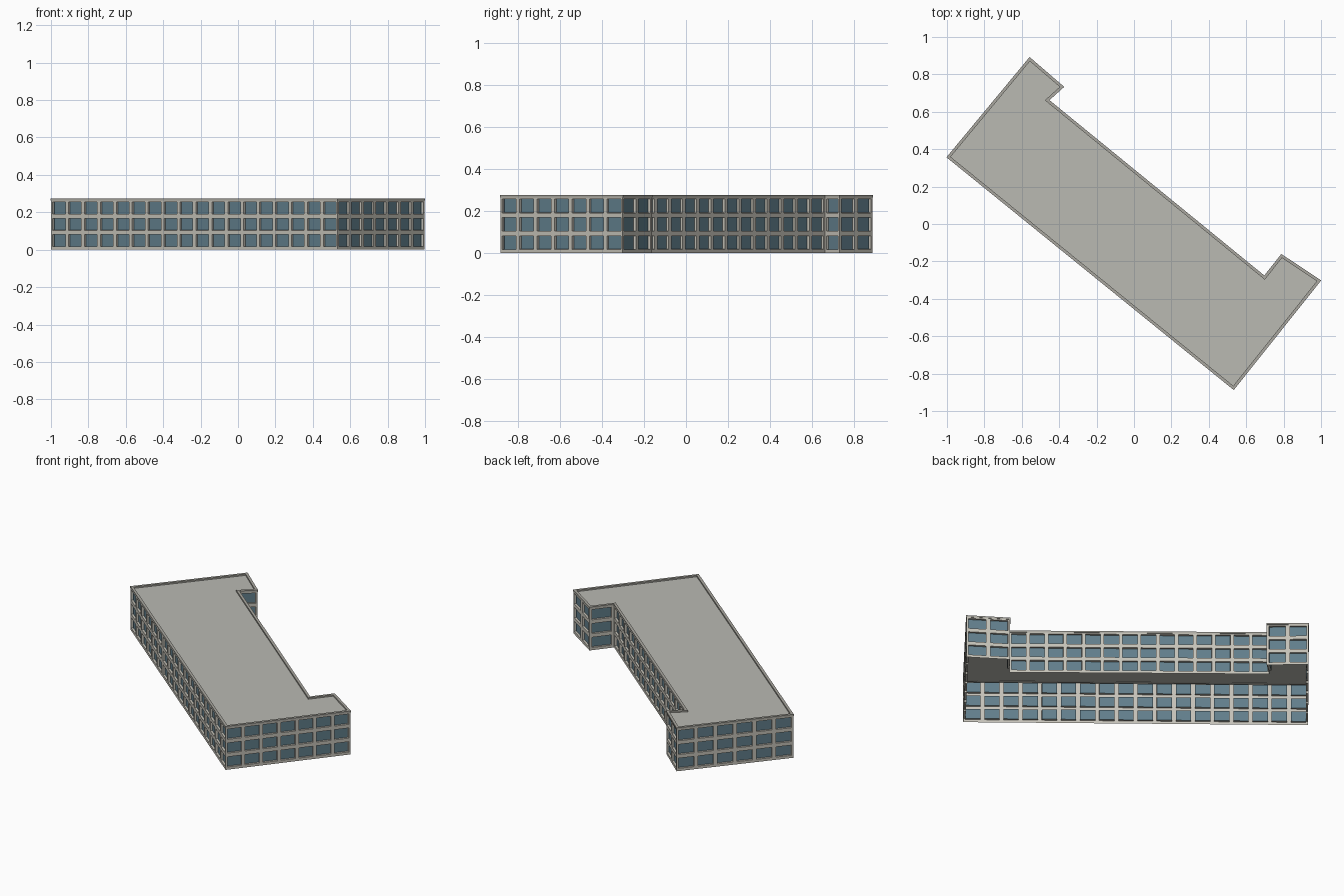
import bpy, bmesh
from mathutils import Vector

old = bpy.data.objects.get("Cube")
if old:
    bpy.data.objects.remove(old)


def material(name, rgb):
    m = bpy.data.materials.new(name)
    m.use_nodes = True
    col = (*rgb, 1)
    m.diffuse_color = col
    m.node_tree.nodes["Principled BSDF"].inputs["Base Color"].default_value = col
    return m


wall_mat = material("pale concrete", (0.56, 0.54, 0.48))
glass_mat = material("blue grey glass", (0.12, 0.21, 0.26))
roof_mat = material("grey roof", (0.49, 0.49, 0.45))
trim_mat = material("parapet grey", (0.40, 0.39, 0.35))

# Footprint, counter-clockwise
plan = [Vector(p) for p in [(-1, .357), (.533, -.885), (.998, -.302), (.788, -.163),
                            (.697, -.278), (-.455, .662), (-.376, .733), (-.558, .89)]]
HEIGHT, WALL_TOP, ROOF_Z = 0.275, 0.268, 0.266
FLOORS = [(.017, .081), (.104, .168), (.191, .256)]
BAY, GAP, DEPTH = 0.105, 0.1, 0.013


def offset(points, d):
    """Move every side of the outline inwards by d."""
    out = []
    for i, p in enumerate(points):
        a = (p - points[i - 1]).normalized()
        b = (points[(i + 1) % len(points)] - p).normalized()
        na, nb = Vector((-a.y, a.x)), Vector((-b.y, b.x))
        out.append(p + (na + nb) * d / (1 + na.dot(nb)))
    return out


def finish(name, bm, mats):
    me = bpy.data.meshes.new(name)
    bm.to_mesh(me)
    bm.free()
    for m in mats:
        me.materials.append(m)
    ob = bpy.data.objects.new(name, me)
    bpy.context.collection.objects.link(ob)
    return ob


def facade(name, a, b):
    """Wall from a to b with a grid of recessed windows."""
    bm = bmesh.new()
    along = b - a
    bays = max(1, int(along.length / BAY))
    us = [0] + [(i + s) / bays for i in range(bays) for s in (GAP, 1 - GAP)] + [1]
    zs = [0] + [z for f in FLOORS for z in f] + [WALL_TOP]
    grid = [[bm.verts.new((*(a + along * u), z)) for u in us] for z in zs]
    panes = []
    for r in range(len(zs) - 1):
        for c in range(len(us) - 1):
            f = bm.faces.new((grid[r][c], grid[r][c + 1], grid[r + 1][c + 1], grid[r + 1][c]))
            if r % 2 and c % 2:
                panes.append(f)
    # Push the panes back, leaving reveals around them
    inward = Vector((-along.y, along.x, 0)).normalized() * DEPTH
    for pane in panes:
        bmesh.ops.inset_region(bm, faces=[pane], thickness=0.0003, use_even_offset=True)
        bmesh.ops.translate(bm, verts=pane.verts, vec=inward)
        pane.material_index = 1
    finish(name, bm, [wall_mat, glass_mat])


names = ["front", "left_end", "left_wing_back", "left_wing_inner",
         "back", "right_wing_inner", "right_wing_back", "right_end"]
for i, n in enumerate(names):
    facade(n + "_wall", plan[i], plan[(i + 1) % len(plan)])

# Roof slab surface
bm = bmesh.new()
bm.faces.new([bm.verts.new((*p, ROOF_Z)) for p in offset(plan, 0.004)])
finish("roof", bm, [roof_mat])

# Parapet rim: closed band around the roof
bm = bmesh.new()
outer, inner = offset(plan, -0.002), offset(plan, 0.014)
section = [(outer, WALL_TOP - .004), (outer, HEIGHT), (inner, HEIGHT), (inner, WALL_TOP - .004)]
rings = [[bm.verts.new((*p, z)) for p in pts] for pts, z in section]
for k in range(len(rings)):
    r, s = rings[k], rings[(k + 1) % len(rings)]
    for i in range(len(plan)):
        j = (i + 1) % len(plan)
        bm.faces.new((r[i], r[j], s[j], s[i]))
bmesh.ops.recalc_face_normals(bm, faces=bm.faces)
finish("parapet", bm, [trim_mat])
